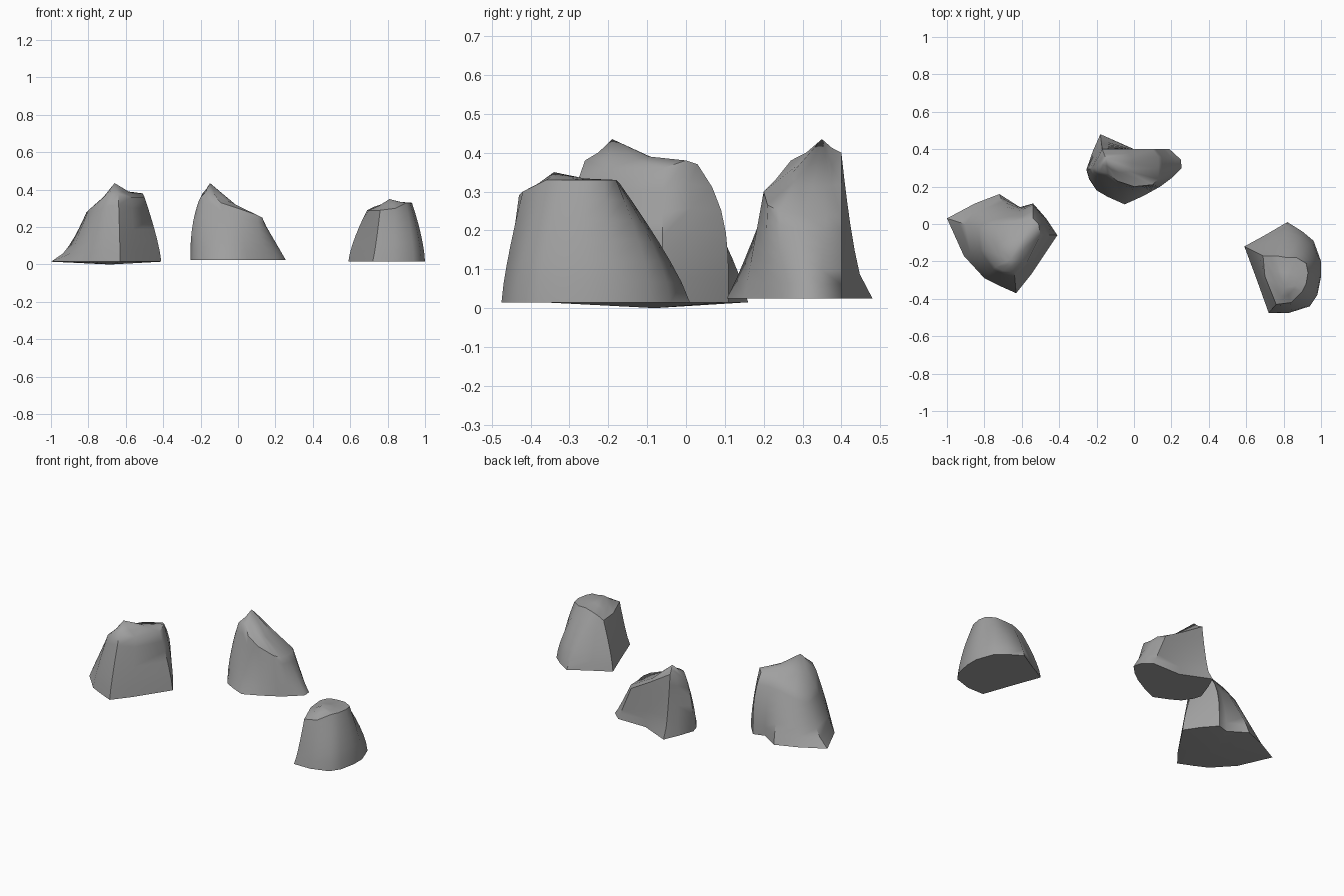
import bpy, bmesh
from mathutils import Vector

default_cube = bpy.data.objects.get("Cube")
if default_cube:
    bpy.data.objects.remove(default_cube, do_unlink=True)

stone = bpy.data.materials.new("stone grey")
stone.use_nodes = True
stone.diffuse_color = (0.35, 0.35, 0.35, 1)
shader = next(n for n in stone.node_tree.nodes if n.type == 'BSDF_PRINCIPLED')
shader.inputs["Base Color"].default_value = stone.diffuse_color
shader.inputs["Roughness"].default_value = 0.9

STEPS = 6


def build_rock(name, foot_height, keel_height, crown, sag, columns):
    """Skin a rock over columns: foot x, foot y, rim x, rim y, rim z, bulge.
    A bulge above one swells the flank, below one hollows it.
    Sag hollows the slope between the rim and the crown."""
    bm = bmesh.new()
    rings = []
    for step in range(STEPS + 1):
        t = step / STEPS
        ring = []
        for foot_x, foot_y, rim_x, rim_y, rim_z, bulge in columns:
            foot = Vector((foot_x, foot_y, foot_height))
            rim = Vector((rim_x, rim_y, rim_z))
            point = foot.lerp(rim, t ** bulge)
            point.z = foot.lerp(rim, t).z
            ring.append(bm.verts.new(point))
        rings.append(ring)

    # Hollowed ring between rim and crown
    crown = Vector(crown)
    hollow = []
    for vert in rings[-1]:
        point = vert.co.lerp(crown, 0.5)
        point.z -= sag * (crown - vert.co).length
        hollow.append(bm.verts.new(point))
    rings.append(hollow)

    # Flanks and shoulders
    count = len(columns)
    for low, high in zip(rings, rings[1:]):
        for i in range(count):
            j = (i + 1) % count
            bm.faces.new((low[i], low[j], high[j], high[i]))

    # Crown and underside
    middle = sum((v.co for v in rings[0]), Vector()) / count
    keel = bm.verts.new((middle.x, middle.y, keel_height))
    peak = bm.verts.new(crown)
    for i in range(count):
        j = (i + 1) % count
        bm.faces.new((rings[-1][i], rings[-1][j], peak))
        bm.faces.new((rings[0][j], rings[0][i], keel))
    bmesh.ops.recalc_face_normals(bm, faces=bm.faces)

    mesh = bpy.data.meshes.new(name)
    bm.to_mesh(mesh)
    bm.free()
    mesh.materials.append(stone)
    rock = bpy.data.objects.new(name, mesh)
    bpy.context.collection.objects.link(rock)
    bpy.ops.object.select_all(action='DESELECT')
    rock.select_set(True)
    bpy.context.view_layer.objects.active = rock
    bpy.ops.object.shade_smooth_by_angle(angle=0.85)


# Broad rock with a spur at one side
build_rock("broad_rock", 0.015, 0, (-.66, -.19, .435), .07, [
    (-1, .03, -.81, -.03, .28, .6),
    (-.91, -.17, -.8, -.14, .29, 1),
    (-.8, -.29, -.74, -.23, .34, 1.2),
    (-.72, -.33, -.7, -.25, .37, 1.2),
    (-.63, -.37, -.64, -.26, .38, 1.2),
    (-.55, -.27, -.57, -.2, .36, 1),
    (-.41, -.06, -.5, -.06, .36, 1.3),
    (-.47, .03, -.51, 0, .38, 1.6),
    (-.54, .11, -.54, .03, .37, 3.5),
    (-.61, .09, -.6, .02, .36, 2),
    (-.72, .16, -.66, .01, .35, 1.2),
    (-.85, .11, -.75, 0, .31, 1),
])

# Peaked rock with a low shelf and a flat back
build_rock("peaked_rock", 0.025, 0.025, (-.15, .35, .435), .07, [
    (-.255, .29, -.21, .3, .34, 2.5),
    (-.22, .39, -.19, .36, .38, .9),
    (-.18, .48, -.17, .4, .4, .5),
    (0, .4, -.04, .4, .32, 1),
    (.19, .4, .1, .4, .24, 1),
    (.25, .345, .13, .36, .24, .9),
    (.255, .3, .13, .3, .24, 1),
    (.2, .245, .13, .24, .25, 1.1),
    (.14, .2, .1, .21, .265, 1),
    (.05, .15, 0, .2, .3, 1),
    (-.05, .105, -.09, .23, .33, .9),
    (-.14, .145, -.14, .27, .38, .9),
    (-.2, .18, -.18, .28, .38, 1.1),
    (-.24, .24, -.2, .29, .36, 1.6),
])

# Blunt rock with a level top
build_rock("blunt_rock", 0.015, 0.015, (.81, -.34, .35), .04, [
    (.59, -.12, .69, -.17, .29, 1.4),
    (.65, -.28, .7, -.28, .29, 1),
    (.72, -.475, .76, -.43, .29, .8),
    (.83, -.475, .84, -.42, .3, 1.3),
    (.94, -.44, .9, -.36, .33, 1.4),
    (.98, -.38, .92, -.32, .33, 1.5),
    (1, -.28, .93, -.26, .33, 1.5),
    (1, -.2, .92, -.21, .33, 1.5),
    (.96, -.09, .87, -.18, .33, 1.5),
    (.9, -.04, .82, -.18, .33, 1.5),
    (.82, .01, .76, -.17, .32, 1.2),
    (.7, -.06, .73, -.17, .31, 1.1),
])
